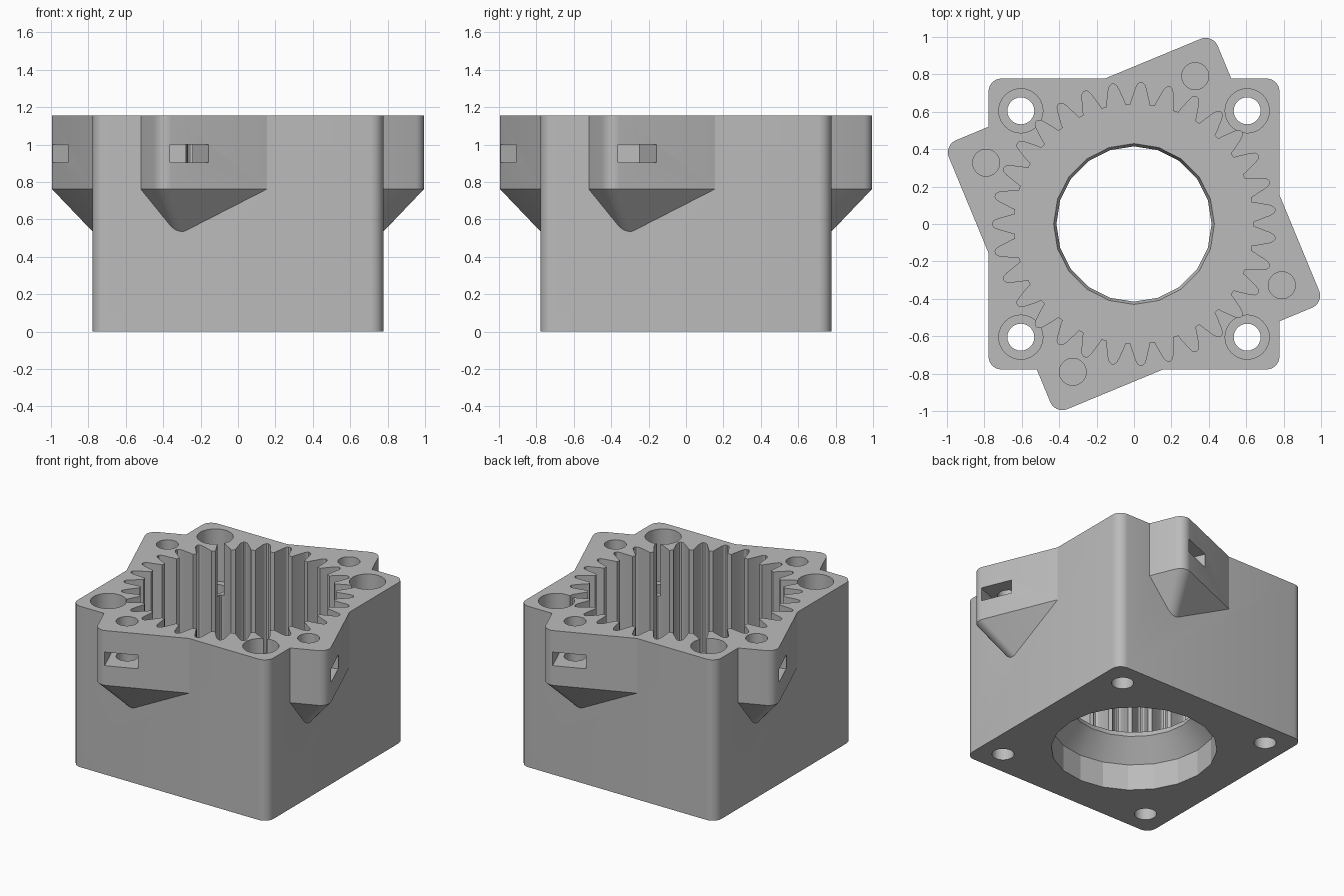
import bpy, bmesh
from math import pi, sin, cos, radians

cube = bpy.data.objects.get("Cube")
if cube:
    bpy.data.objects.remove(cube, do_unlink=True)

HALF, CORNER, TOP = 0.778, 0.07, 1.155
BOLT, TWIST, FLOOR = 0.605, radians(22.5), 0.37

grey = bpy.data.materials.new("plain grey")
grey.use_nodes = True
grey.diffuse_color = (0.5, 0.5, 0.5, 1)
grey.node_tree.nodes["Principled BSDF"].inputs["Base Color"].default_value = (0.5, 0.5, 0.5, 1)


def rotate(points, a):
    return [(x * cos(a) - y * sin(a), x * sin(a) + y * cos(a)) for x, y in points]


def shift(points, dx, dy):
    return [(x + dx, y + dy) for x, y in points]


def circle(r, n):
    return [(r * cos(2 * pi * i / n), r * sin(2 * pi * i / n)) for i in range(n)]


def rounded_square(steps=6):
    pts = []
    for k in range(4):
        arc = [(HALF - CORNER + CORNER * cos(a), HALF - CORNER + CORNER * sin(a))
               for a in (pi / 2 * i / steps for i in range(steps + 1))]
        pts += rotate(arc, k * pi / 2)
    return pts


def gear_outline(teeth=31):
    # half width of a tooth gap at each radius, from tip circle to root
    flank = [(0.638, 0.051), (0.665, 0.045), (0.695, 0.036), (0.725, 0.028), (0.748, 0.018), (0.757, 0.006)]
    gap = [(r, -w) for r, w in flank] + [(r, w) for r, w in reversed(flank)]
    pts = []
    for k in range(teeth):
        pts += rotate(gap, pi + 2 * pi * k / teeth)
    return pts


def loft(name, points, levels):
    """Closed solid through scaled copies of an outline, levels = (z, scale)."""
    bm = bmesh.new()
    rings = [[bm.verts.new((x * s, y * s, z)) for x, y in points] for z, s in levels]
    n = len(points)
    for a, b in zip(rings, rings[1:]):
        for i in range(n):
            j = (i + 1) % n
            bm.faces.new((a[i], a[j], b[j], b[i]))
    bm.faces.new(rings[0][::-1])
    bm.faces.new(rings[-1])
    bmesh.ops.recalc_face_normals(bm, faces=bm.faces)
    mesh = bpy.data.meshes.new(name)
    bm.to_mesh(mesh)
    bm.free()
    mesh.materials.append(grey)
    ob = bpy.data.objects.new(name, mesh)
    bpy.context.collection.objects.link(ob)
    return ob


def combine(target, tool, operation):
    mod = target.modifiers.new(operation, "BOOLEAN")
    mod.operation, mod.object, mod.solver = operation, tool, "EXACT"
    bpy.context.view_layer.update()
    depsgraph = bpy.context.evaluated_depsgraph_get()
    mesh = bpy.data.meshes.new_from_object(target.evaluated_get(depsgraph))
    target.modifiers.clear()
    target.data = mesh
    bpy.data.objects.remove(tool, do_unlink=True)


# Square body with a twisted collar that tapers into its walls
housing = loft("gear_housing", rounded_square(), [(0, 1), (TOP, 1)])
collar = loft("twisted_collar", rotate(rounded_square(), TWIST),
              [(0.45, 0.7), (0.762, 1), (TOP, 1)])
combine(housing, collar, "UNION")

# Central bore: bottom recess, cone and narrow opening
bore = loft("bore_cutter", circle(1, 20),
            [(-0.1, 0.54), (0.188, 0.54), (FLOOR - 0.04, 0.415), (FLOOR, 0.43), (FLOOR + 0.1, 0.43)])
combine(housing, bore, "DIFFERENCE")

# Internal ring gear
gear = loft("gear_cutter", gear_outline(), [(FLOOR, 1), (TOP + 0.1, 1)])
combine(housing, gear, "DIFFERENCE")

# Nut slot opens through the long face of each collar corner
slot = shift([(-0.111, -0.3), (0.111, -0.3), (0.111, 0.064), (0, 0.128), (-0.111, 0.064)], -BOLT, -BOLT)

for k in range(4):
    turn = k * pi / 2
    cutters = [
        ("bolt_hole", rotate(shift(circle(0.072, 28), BOLT, BOLT), turn), -0.1, 0.9),
        ("counterbore", rotate(shift(circle(0.118, 32), BOLT, BOLT), turn), 0.78, TOP + 0.1),
        ("collar_hole", rotate(shift(circle(0.072, 28), BOLT, BOLT), turn + TWIST), 0.78, TOP + 0.1),
        ("nut_slot", rotate(slot, turn + TWIST), 0.903, 1.0),
    ]
    for name, outline, low, high in cutters:
        combine(housing, loft(name, outline, [(low, 1), (high, 1)]), "DIFFERENCE")

# Smooth rounded corners, crisp edges elsewhere
bpy.ops.object.select_all(action="DESELECT")
housing.select_set(True)
bpy.context.view_layer.objects.active = housing
bpy.ops.object.shade_smooth_by_angle(angle=radians(17))
